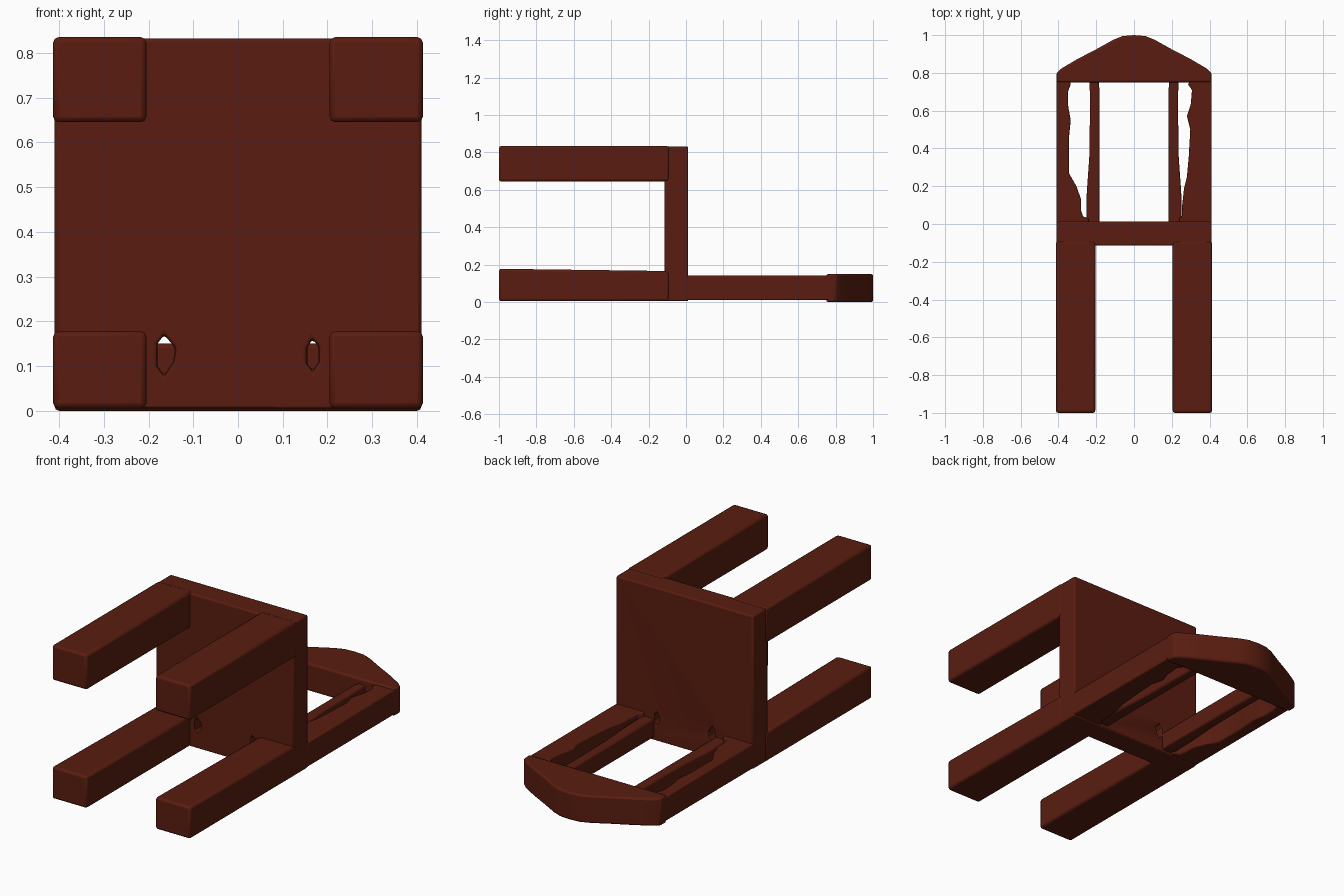
import bpy, bmesh, math

if "Cube" in bpy.data.objects:
    bpy.data.objects.remove(bpy.data.objects["Cube"])

mat = bpy.data.materials.new("dark_red_wood")
mat.diffuse_color = (0.10, 0.012, 0.005, 1)
mat.use_nodes = True
mat.node_tree.nodes["Principled BSDF"].inputs["Base Color"].default_value = mat.diffuse_color


def finish(ob, bevel=0.012, segments=2):
    ob.data.materials.append(mat)
    if bevel:
        m = ob.modifiers.new("soft_edges", 'BEVEL')
        m.width, m.segments = bevel, segments
        m.limit_method, m.angle_limit = 'ANGLE', math.radians(40)
    bpy.ops.object.select_all(action='DESELECT')
    ob.select_set(True)
    bpy.context.view_layer.objects.active = ob
    bpy.ops.object.shade_smooth_by_angle(angle=math.radians(35))
    return ob


def prism(name, pts, lo, hi, axis='Z'):
    """Extrude an outline along z (outline in x,y) or along y (outline in x,z)."""
    bm = bmesh.new()
    place = (lambda a, b: (a, b, lo)) if axis == 'Z' else (lambda a, b: (a, lo, b))
    face = bm.faces.new([bm.verts.new(place(a, b)) for a, b in pts])
    ext = bmesh.ops.extrude_face_region(bm, geom=[face])
    d = hi - lo
    bmesh.ops.translate(bm, vec=(0, 0, d) if axis == 'Z' else (0, d, 0),
                        verts=[v for v in ext['geom'] if isinstance(v, bmesh.types.BMVert)])
    bmesh.ops.recalc_face_normals(bm, faces=bm.faces)
    me = bpy.data.meshes.new(name)
    bm.to_mesh(me)
    bm.free()
    ob = bpy.data.objects.new(name, me)
    bpy.context.collection.objects.link(ob)
    return ob


def box(name, x0, x1, y0, y1, z0, z1):
    return prism(name, [(x0, y0), (x1, y0), (x1, y1), (x0, y1)], z0, z1)


# Seat panel, standing upright because the chair lies on its back
seat = box("seat", -0.41, 0.41, -0.115, 0.012, 0.005, 0.832)

# Small gaps worn through the seat beside the rear legs
holes = [[(-0.18, 0.15), (-0.165, 0.17), (-0.14, 0.14), (-0.145, 0.11), (-0.165, 0.08), (-0.18, 0.10)],
         [(0.155, 0.14), (0.165, 0.16), (0.18, 0.145), (0.18, 0.11), (0.167, 0.09), (0.155, 0.105)]]
for i, pts in enumerate(holes):
    cutter = prism(f"gap_cutter_{i}", pts, -0.3, 0.2, 'Y')
    cutter.hide_render = True
    cutter.hide_set(True)
    m = seat.modifiers.new("gap", 'BOOLEAN')
    m.object, m.operation, m.solver = cutter, 'DIFFERENCE', 'EXACT'
finish(seat, 0.008)

# Four legs reaching forward from the seat
for side, s in (("left", -1), ("right", 1)):
    x0, x1 = sorted((s * 0.205, s * 0.413))
    finish(box(f"front_leg_{side}", x0, x1, -1.0, -0.09, 0.645, 0.835))
    rear = box(f"rear_leg_{side}", x0, x1, -1.0, -0.09, 0.005, 0.178)
    for v in rear.data.vertices:
        if v.co.y > -0.5 and v.co.z > 0.1:
            v.co.z = 0.166
    finish(rear)

# Backrest posts with wavy inner edges
edges = {"left": (-1, [(0.335, 0.74), (0.35, 0.70), (0.348, 0.62), (0.335, 0.55), (0.345, 0.45),
                       (0.345, 0.27), (0.305, 0.20), (0.28, 0.13), (0.28, 0.07), (0.27, 0.04)]),
         "right": (1, [(0.285, 0.74), (0.307, 0.71), (0.30, 0.63), (0.28, 0.57), (0.298, 0.50),
                       (0.29, 0.36), (0.28, 0.25), (0.265, 0.19), (0.255, 0.10), (0.254, 0.04)])}
for side, (s, inner) in edges.items():
    pts = [(0.41, 0.0), (0.41, 0.80), (0.34, 0.80)] + inner + [(0.24, 0.03), (0.24, 0.0)]
    finish(prism(f"back_post_{side}", [(s * x, y) for x, y in pts], 0.01, 0.142), 0.006)

# Slim backrest slats, slightly wider towards the seat
slat = [(0.182, 0.0), (0.182, 0.70), (0.188, 0.77), (0.235, 0.77), (0.233, 0.60),
        (0.237, 0.35), (0.25, 0.17), (0.253, 0.0)]
for side, s in (("left", -1), ("right", 1)):
    finish(prism(f"back_slat_{side}", [(s * x, y) for x, y in slat], 0.02, 0.12), 0.008)

# Arched top rail
half = [(0.41, 0.80), (0.385, 0.823), (0.30, 0.873), (0.20, 0.925), (0.11, 0.975), (0.06, 0.995)]
rail = [(0.41, 0.75)] + half + [(0.0, 1.0)] + [(-x, y) for x, y in reversed(half)] + [(-0.41, 0.75)]
finish(prism("top_rail", rail, 0.0, 0.15), 0.01)
